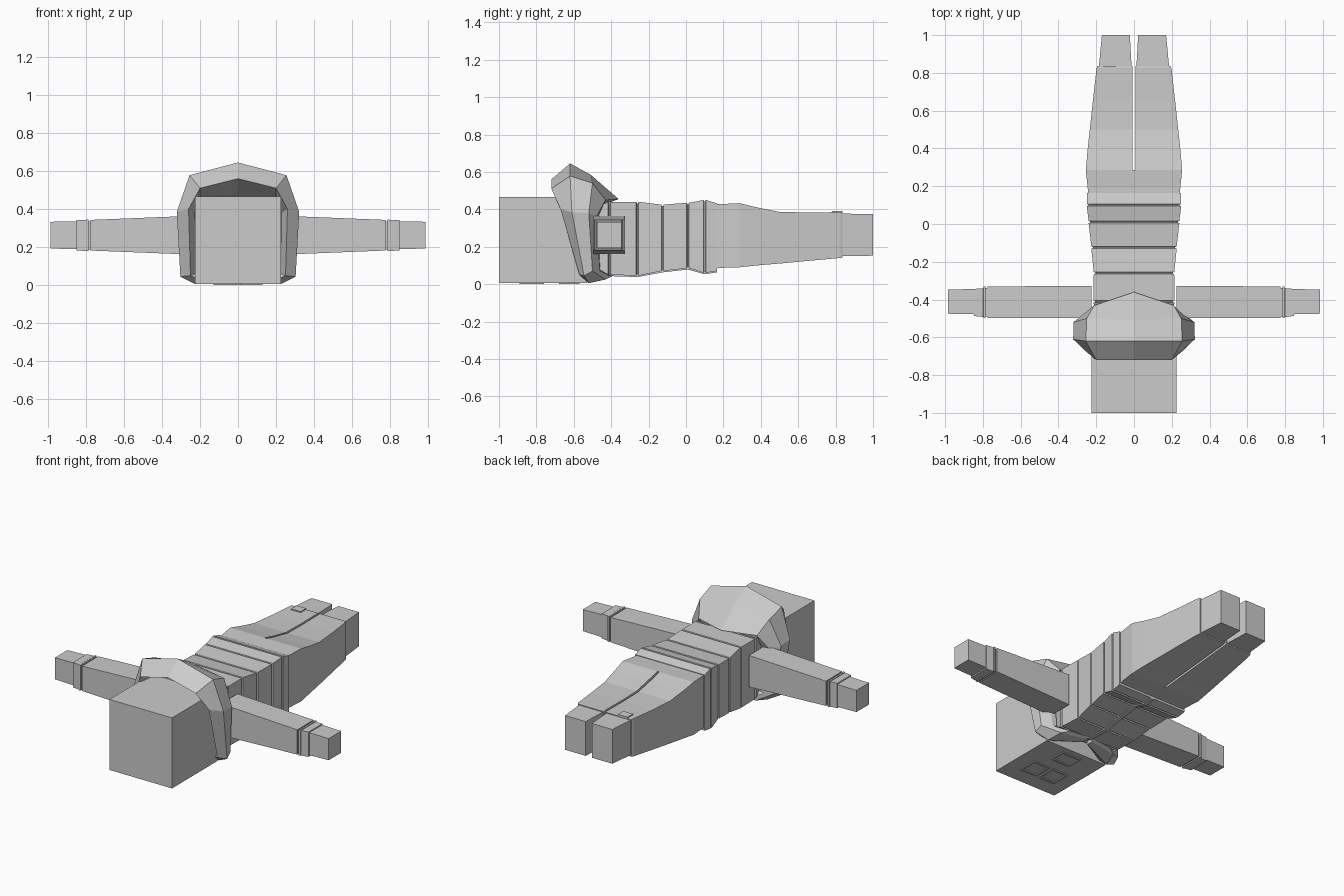
import bpy, bmesh


def make(name, verts, faces):
    me = bpy.data.meshes.new(name)
    bm = bmesh.new()
    vs = [bm.verts.new(v) for v in verts]
    for f in faces:
        bm.faces.new([vs[i] for i in f])
    bmesh.ops.recalc_face_normals(bm, faces=bm.faces)
    bm.to_mesh(me)
    bm.free()
    ob = bpy.data.objects.new(name, me)
    bpy.context.collection.objects.link(ob)
    return ob


def loft(name, rings):
    """Skin a row of equal closed rings and cap both ends."""
    n = len(rings[0])
    faces = [(r * n + i, r * n + (i + 1) % n, (r + 1) * n + (i + 1) % n, (r + 1) * n + i)
             for r in range(len(rings) - 1) for i in range(n)]
    last = (len(rings) - 1) * n
    faces += [tuple(range(n)), tuple(range(last, last + n))]
    return make(name, [p for r in rings for p in r], faces)


def ring_y(y, x0, x1, z0, z1):
    return [(x0, y, z0), (x1, y, z0), (x1, y, z1), (x0, y, z1)]


def ring_x(x, y0, y1, z0, z1):
    return [(x, y0, z0), (x, y1, z0), (x, y1, z1), (x, y0, z1)]


def box(name, x0, x1, y0, y1, z0, z1):
    return loft(name, [ring_y(y, x0, x1, z0, z1) for y in (y0, y1)])


def mirrored(s, rings):
    return [[(s * x, y, z) for x, y, z in r] for r in rings]


# Head and neck
box("head", -0.225, 0.225, -1.0, -0.53, 0.006, 0.465)
box("neck", -0.16, 0.16, -0.54, -0.45, 0.1, 0.40)


# Face details on the underside
def frame(name, x0, x1, y0, y1, t):
    for i, b in enumerate(((x0, x1, y0, y0 + t), (x0, x1, y1 - t, y1),
                           (x0, x0 + t, y0 + t, y1 - t), (x1 - t, x1, y0 + t, y1 - t))):
        box(f"{name}_{i}", *b, 0.0, 0.008)


frame("eye_frame_left", -0.13, -0.01, -0.89, -0.76, 0.012)
frame("eye_frame_right", 0.01, 0.13, -0.89, -0.76, 0.012)
frame("mouth_frame", -0.07, 0.07, -0.68, -0.57, 0.012)

# Jacket: panels (y, half width, bottom, top) with a groove at each seam
panels = [(-0.50, 0.19, 0.10, 0.40), (-0.41, 0.215, 0.05, 0.44),
          (-0.26, 0.213, 0.045, 0.44), (-0.125, 0.226, 0.07, 0.425),
          (0.01, 0.24, 0.085, 0.435), (0.10, 0.25, 0.06, 0.45),
          (0.165, 0.25, 0.07, 0.432)]
rings = []
for i, (y, w, z0, z1) in enumerate(panels):
    if 0 < i < len(panels) - 1:
        for dy, d in ((-0.006, 0), (-0.003, 0.008), (0.003, 0.008), (0.006, 0)):
            rings.append(ring_y(y + dy, d - w, w - d, z0 + d, z1 - d))
    else:
        rings.append(ring_y(y, -w, w, z0, z1))
loft("jacket", rings)

# Zip strip along the belly
loft("zip_strip", [ring_y(y, -0.013, 0.013, z0 - 0.007, z0 + 0.01)
                   for y, w, z0, z1 in panels[1:]])

# Trousers: hips, then two legs with a narrow slot
loft("hips", [ring_y(0.15, -0.24, 0.24, 0.083, 0.428), ring_y(0.19, -0.245, 0.245, 0.087, 0.428),
              ring_y(0.285, -0.255, 0.255, 0.09, 0.433)])
leg = [(0.285, 0.255, 0.09, 0.433), (0.38, 0.247, 0.10, 0.41), (0.50, 0.234, 0.11, 0.386),
       (0.66, 0.217, 0.125, 0.383), (0.825, 0.198, 0.14, 0.385), (0.837, 0.193, 0.142, 0.383)]
hood = [
    [(0, -.72, .56), (0, -.62, .645), (0, -.51, .585), (0, -.36, .455), (0, -.45, .43), (0, -.60, .48)],
    [(.20, -.72, .51), (.255, -.62, .578), (.25, -.50, .54), (.21, -.43, .45), (.20, -.45, .42), (.20, -.58, .467)],
    [(.26, -.67, .40), (.322, -.61, .385), (.32, -.52, .38), (.26, -.48, .36), (.215, -.47, .36), (.23, -.60, .38)],
    [(.25, -.57, .05), (.303, -.545, .045), (.295, -.50, .07), (.24, -.46, .07), (.21, -.46, .08), (.227, -.54, .06)],
    [(.18, -.53, .02), (.225, -.52, .005), (.20, -.43, .025), (.15, -.40, .04), (.12, -.43, .065), (.16, -.52, .04)],
    [(.02, -.46, .045), (.02, -.45, .035), (.02, -.41, .035), (.015, -.39, .045), (.02, -.42, .06), (.02, -.45, .06)],
]
arm = [(0.225, -0.497, -0.327, 0.16, 0.365), (0.775, -0.498, -0.331, 0.182, 0.343),
       (0.776, -0.49, -0.34, 0.187, 0.335), (0.785, -0.49, -0.34, 0.187, 0.335),
       (0.786, -0.498, -0.332, 0.18, 0.345), (0.797, -0.498, -0.332, 0.18, 0.345)]
cuff = [(0.79, -0.49, -0.342, 0.183, 0.335), (0.80, -0.492, -0.34, 0.18, 0.343), (0.848, -0.487, -0.344, 0.182, 0.343)]

for s, side in ((1, "right"), (-1, "left")):
    loft(f"leg_{side}", mirrored(s, [ring_y(y, 0.007, w, a, b) for y, w, a, b in leg]))
    loft(f"foot_{side}", mirrored(s, [ring_y(0.82, 0.012, 0.187, 0.15, 0.377),
                                      ring_y(1.0, 0.022, 0.17, 0.152, 0.375)]))
    loft(f"sleeve_{side}", mirrored(s, [ring_x(*r) for r in arm]))
    loft(f"cuff_{side}", mirrored(s, [ring_x(*r) for r in cuff]))
    loft(f"hand_{side}", mirrored(s, [ring_x(0.84, -0.478, -0.345, 0.19, 0.336),
                                      ring_x(0.985, -0.475, -0.346, 0.192, 0.333)]))

# Hood wrapped round the neck, right side and its mirror joined at the top
left = mirrored(-1, hood[:0:-1])
loft("hood", left + hood)

# Small tag on one trouser leg
box("leg_tag", -0.165, -0.095, 0.78, 0.837, 0.37, 0.391)
